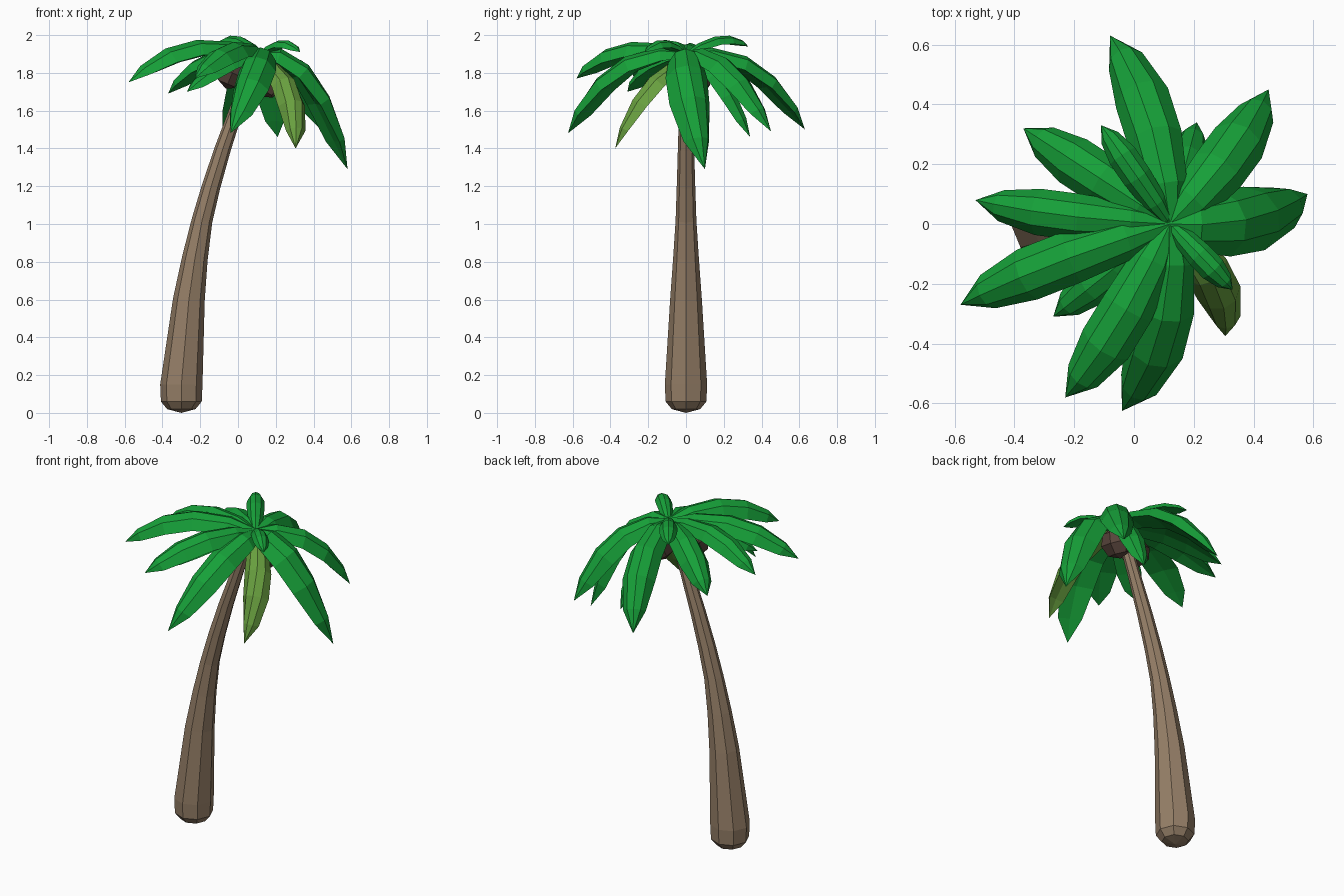
import bpy, bmesh
from math import cos, sin, pi
from mathutils import Vector

if "Cube" in bpy.data.objects:
    bpy.data.objects.remove(bpy.data.objects["Cube"])


def material(name, rgb):
    m = bpy.data.materials.new(name)
    m.diffuse_color = (*rgb, 1)
    m.use_nodes = True
    m.node_tree.nodes["Principled BSDF"].inputs["Base Color"].default_value = m.diffuse_color
    return m


GREEN = material("leaf green", (0.008, 0.35, 0.04))
LIGHT = material("young leaf green", (0.14, 0.35, 0.05))
BARK = material("bark", (0.30, 0.21, 0.135))
SHELL = material("shell", (0.10, 0.06, 0.045))


def loft(name, rings, mat):
    """Skin rings of points; a ring of one point closes an end."""
    bm = bmesh.new()
    vs = [[bm.verts.new(p) for p in r] for r in rings]
    for a, b in zip(vs, vs[1:]):
        n = max(len(a), len(b))
        for i in range(n):
            j = (i + 1) % n
            if len(a) == 1:
                bm.faces.new((a[0], b[j], b[i]))
            elif len(b) == 1:
                bm.faces.new((a[i], a[j], b[0]))
            else:
                bm.faces.new((a[i], a[j], b[j], b[i]))
    for r in (vs[0], vs[-1]):
        if len(r) > 2:
            bm.faces.new(r)
    bmesh.ops.recalc_face_normals(bm, faces=bm.faces)
    me = bpy.data.meshes.new(name)
    bm.to_mesh(me)
    bm.free()
    me.materials.append(mat)
    ob = bpy.data.objects.new(name, me)
    bpy.context.collection.objects.link(ob)
    return ob


# Curved, tapering eight-sided trunk: x, z, radius, lean of the ring
trunk = [(-0.30, 0.02, 0.075, 0), (-0.30, 0.06, 0.108, 0), (-0.30, 0.15, 0.112, 0),
         (-0.26, 0.60, 0.084, 0.1), (-0.228, 0.82, 0.068, 0.16), (-0.19, 1.02, 0.055, 0.22),
         (-0.142, 1.20, 0.049, 0.28),
         (-0.08, 1.40, 0.043, 0.32), (0.0, 1.63, 0.036, 0.36), (0.09, 1.88, 0.032, 0.36)]
rings = [[(-0.30, 0, 0)]]
for x, z, r, lean in trunk:
    ring = []
    for i in range(8):
        a = 2 * pi * i / 8
        ring.append((x + r * cos(a) * cos(lean), r * sin(a), z - r * cos(a) * sin(lean)))
    rings.append(ring)
loft("trunk", rings, BARK)


# Arched frond with a ridged, folded section; bend sweeps it sideways
PROFILE = [(0.0, 0.4), (0.18, 0.82), (0.43, 1.0), (0.66, 1.0), (0.87, 0.68)]


def frond(name, tip, ctrl_z, half, bend=0, mat=GREEN, root_z=1.90, reach=0.58):
    p0, p2 = Vector((0.12, 0, root_z)), Vector(tip)
    p1 = p0.lerp(p2, reach)
    flat = (p2 - p0).to_2d().normalized()
    p1 += Vector((-flat.y, flat.x, 0)) * bend
    p1.z = ctrl_z
    rings = []
    for t, w in PROFILE:
        p = p0 * (1 - t) ** 2 + p1 * 2 * t * (1 - t) + p2 * t * t
        d = ((p1 - p0) * (1 - t) + (p2 - p1) * t).normalized()
        side = d.cross(Vector((0, 0, 1))).normalized() * half * w
        up = side.cross(d).normalized() * half * w
        rings.append([p + up * 0.38, p + side * 0.6 + up * 0.16, p + side - up * 0.5,
                      p - up * 0.4, p - side - up * 0.5, p - side * 0.6 + up * 0.16])
    rings.append([p2])
    loft(name, rings, mat)


# Fronds: tip position, arch height, half width, sideways bend
fronds = [
    ((-0.08, 0.63, 1.50), 1.96, 0.093, -0.08), ((0.45, 0.45, 1.49), 1.95, 0.093, -0.05),
    ((0.58, 0.10, 1.29), 1.95, 0.112, -0.08), ((-0.04, -0.625, 1.48), 1.96, 0.1, 0.11),
    ((-0.23, -0.58, 1.77), 2.01, 0.09, 0.05), ((-0.27, -0.31, 1.70), 1.88, 0.07, 0),
    ((-0.58, -0.27, 1.75), 2.04, 0.09, -0.03), ((-0.53, 0.08, 1.77), 2.01, 0.078, 0.03),
    ((-0.37, 0.32, 1.69), 1.96, 0.085, 0), ((0.21, 0.34, 1.46), 1.84, 0.075, 0),
    ((-0.11, 0.33, 1.94), 2.035, 0.05, 0), ((0.33, -0.22, 1.91), 2.01, 0.045, 0)]
for i, (tip, cz, half, bend) in enumerate(fronds):
    frond(f"frond_{i + 1}", tip, cz, half, bend)
frond("young_frond", (0.305, -0.375, 1.40), 1.82, 0.075, 0.09, LIGHT, 1.86, 0.68)

# Coconuts tucked under the crown
for i, c in enumerate([(-0.03, -0.03, 1.80), (0.16, 0.04, 1.755)]):
    bpy.ops.mesh.primitive_uv_sphere_add(segments=6, ring_count=4, radius=0.09, location=c,
                                         rotation=(0.3 * i, 0.4, i))
    nut = bpy.context.object
    nut.name = f"coconut_{i + 1}"
    nut.data.materials.append(SHELL)
